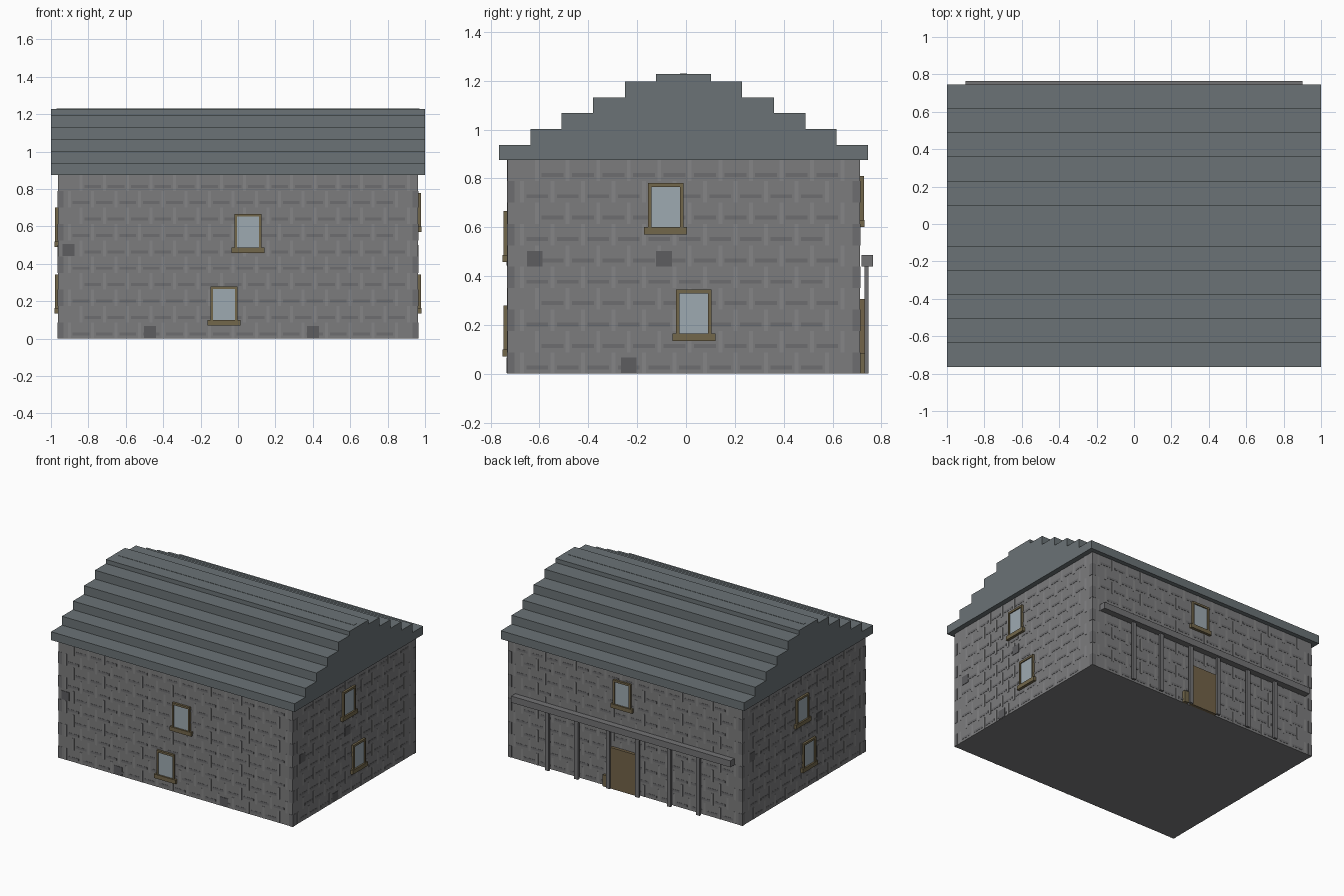
import bpy, bmesh

if "Cube" in bpy.data.objects:
    bpy.data.objects.remove(bpy.data.objects["Cube"])

X, YF, YB, H = 0.962, -0.732, 0.712, 0.876   # wall planes


def mat(name, r, g, b):
    m = bpy.data.materials.new(name)
    m.diffuse_color = (r, g, b, 1)
    m.use_nodes = True
    m.node_tree.nodes["Principled BSDF"].inputs["Base Color"].default_value = m.diffuse_color
    return m


STONE = mat("stone", 0.20, 0.20, 0.205)
LIGHT = mat("light_joint", 0.235, 0.235, 0.24)
DARK = mat("dark_joint", 0.155, 0.155, 0.16)
PATCH = mat("dark_stone", 0.11, 0.11, 0.115)
SLATE = mat("slate", 0.145, 0.17, 0.18)
FRAME = mat("frame_wood", 0.17, 0.135, 0.07)
DOOR = mat("door_wood", 0.17, 0.125, 0.065)
GLASS = mat("glass", 0.34, 0.40, 0.44)
POST = mat("post_stone", 0.17, 0.17, 0.175)


def make(name, boxes, material):
    """One object from boxes given as (x0, x1, y0, y1, z0, z1)."""
    bm = bmesh.new()
    for x0, x1, y0, y1, z0, z1 in boxes:
        for v in bmesh.ops.create_cube(bm, size=1)["verts"]:
            v.co = (x1 if v.co.x > 0 else x0,
                    y1 if v.co.y > 0 else y0,
                    z1 if v.co.z > 0 else z0)
    me = bpy.data.meshes.new(name)
    bm.to_mesh(me)
    bm.free()
    me.materials.append(material)
    ob = bpy.data.objects.new(name, me)
    bpy.context.collection.objects.link(ob)
    return ob


def on_wall(side, u0, u1, z0, z1, d):
    """Box sitting on a wall, standing out by d."""
    return {"front": (u0, u1, YF - d, YF + 0.002, z0, z1),
            "back": (u0, u1, YB - 0.002, YB + d, z0, z1),
            "left": (-X - d, -X + 0.002, u0, u1, z0, z1),
            "right": (X - 0.002, X + d, u0, u1, z0, z1)}[side]


# solid wall block
make("walls", [(-X, X, YF, YB, 0, H)], STONE)

# masonry courses: pale upright joints, dark bed joints, corner stones
spans = {"front": (-X, X), "back": (-X, X), "left": (YF, YB), "right": (YF, YB)}
uprights, beds, quoins = [], [], []
ROWS, STEP = 10, 0.125
pitch = H / ROWS
for side, (a, b) in spans.items():
    for r in range(ROWS):
        z = r * pitch
        u = a + 0.06 + (r % 2) * STEP / 2
        while u < b - 0.05:
            uprights.append(on_wall(side, u - 0.008, u + 0.008, z, z + pitch, 0.0015))
            if u + STEP < b - 0.03:
                beds.append(on_wall(side, u + 0.018, u + STEP - 0.018,
                                    z + 0.018, z + 0.034, 0.0015))
            u += STEP
        if r % 2 == 0:
            for u0, u1 in ((a, a + 0.03), (b - 0.03, b)):
                quoins.append(on_wall(side, u0, u1, z, z + pitch, 0.002))
make("upright_joints", uprights, LIGHT)
make("bed_joints", beds, DARK)
make("corner_stones", quoins, DARK)

# odd dark stones
spots = [("front", -0.905, 0.475), ("front", -0.47, 0.035), ("front", 0.40, 0.035),
         ("right", -0.62, 0.47), ("right", -0.09, 0.47), ("right", -0.235, 0.035),
         ("left", -0.19, 0.47), ("left", 0.60, 0.47)]
make("dark_stones", [on_wall(s, u - 0.032, u + 0.032, z - 0.032, z + 0.032, 0.003)
                     for s, u, z in spots], PATCH)

# windows: (wall, centre, sill bottom)
windows = [("front", 0.053, 0.457), ("front", -0.075, 0.07),
           ("right", -0.083, 0.57), ("right", 0.032, 0.134),
           ("left", 0.02, 0.49), ("left", -0.06, 0.134),
           ("back", 0.02, 0.60)]
frames, panes = [], []
for s, c, z in windows:
    frames += [on_wall(s, c - 0.072, c - 0.059, z + 0.03, z + 0.21, 0.016),
               on_wall(s, c + 0.059, c + 0.072, z + 0.03, z + 0.21, 0.016),
               on_wall(s, c - 0.059, c + 0.059, z + 0.195, z + 0.21, 0.016),
               on_wall(s, c - 0.088, c + 0.088, z, z + 0.03, 0.02)]
    panes.append(on_wall(s, c - 0.059, c + 0.059, z + 0.03, z + 0.195, 0.008))
make("window_frames", frames, FRAME)
make("window_panes", panes, GLASS)

# door and small block beside it
make("door", [on_wall("back", -0.11, 0.11, 0, 0.305, 0.022)], DOOR)
make("door_side_block", [on_wall("back", 0.135, 0.17, 0, 0.085, 0.022)], FRAME)

# porch beam on thin posts
make("porch_beam", [(-0.9, 0.9, 0.718, 0.765, 0.438, 0.486)], POST)
make("porch_posts", [(x - 0.015, x + 0.015, 0.731, 0.747, 0, 0.438)
                     for x in (-0.62, -0.38, -0.12, 0.12, 0.38, 0.62)], POST)

# stepped roof: one stepped gable profile extruded along x
half = [(0.755, 0.937), (0.627, 1.003), (0.499, 1.067),
        (0.370, 1.132), (0.240, 1.197), (0.112, 1.228)]
right, z = [], 0.875
for w, top in half:
    right += [(w, z), (w, top)]
    z = top
profile = right + [(-w, h) for w, h in reversed(right)]
bm = bmesh.new()
face = bm.faces.new([bm.verts.new((-1, w - 0.01, h)) for w, h in profile])
ext = bmesh.ops.extrude_face_region(bm, geom=[face])
bmesh.ops.translate(bm, vec=(2, 0, 0),
                    verts=[g for g in ext["geom"] if isinstance(g, bmesh.types.BMVert)])
bmesh.ops.recalc_face_normals(bm, faces=bm.faces)
me = bpy.data.meshes.new("stepped_roof")
bm.to_mesh(me)
bm.free()
me.materials.append(SLATE)
bpy.context.collection.objects.link(bpy.data.objects.new("stepped_roof", me))

# thin ridge strip
make("ridge_strip", [(-0.97, 0.97, -0.025, 0.005, 1.22, 1.23)], SLATE)
